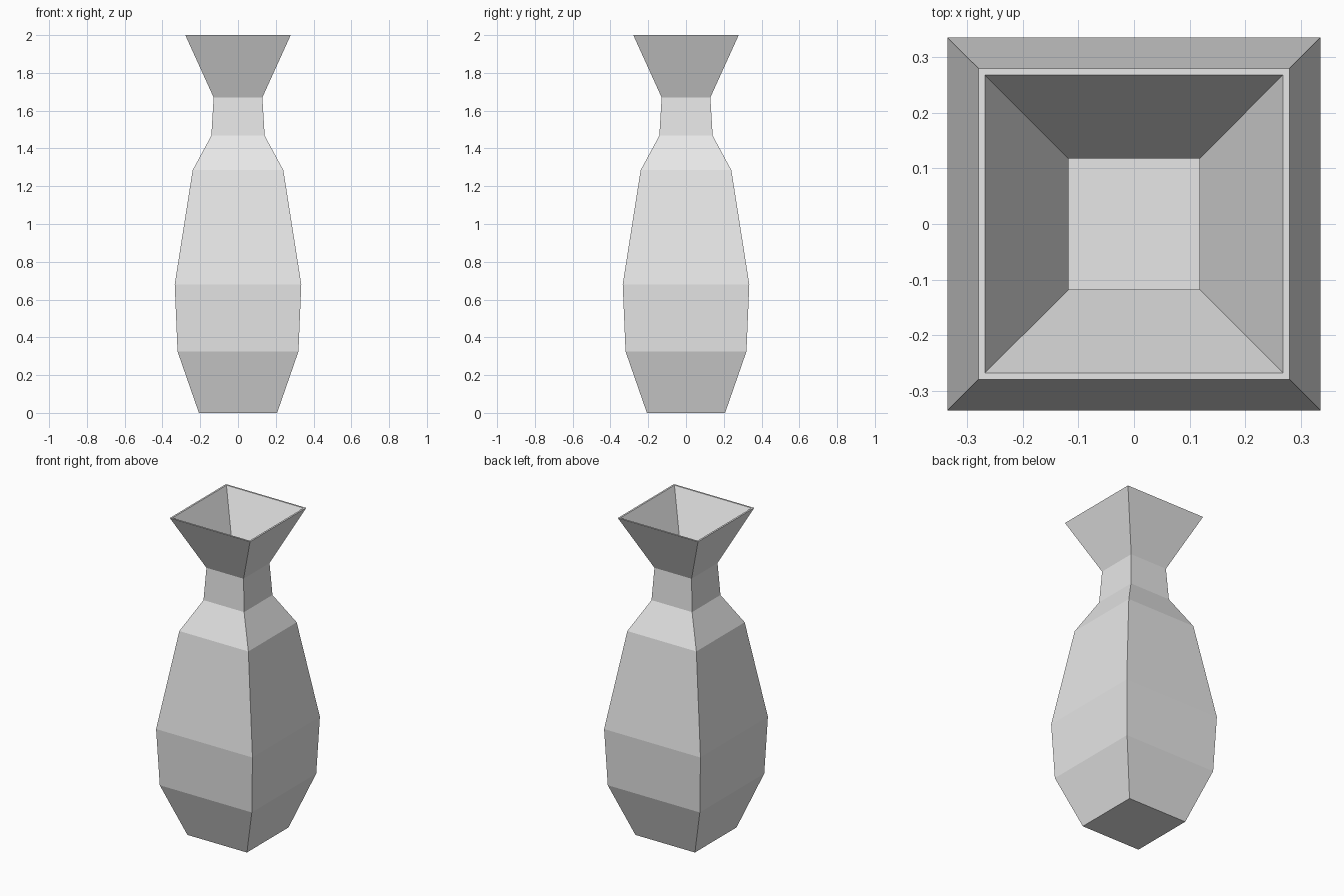
import bpy
import bmesh

if "Cube" in bpy.data.objects:
    bpy.data.objects.remove(bpy.data.objects["Cube"])

WALL = 0.011

# Outer profile: (half width, height), from base to rim
PROFILE = [(0.207, 0.0), (0.32, 0.325), (0.335, 0.68), (0.24, 1.285),
           (0.141, 1.468), (0.129, 1.67), (0.279, 2.0)]

grey = bpy.data.materials.new("pale_grey")
grey.diffuse_color = (0.8, 0.8, 0.8, 1.0)
grey.use_nodes = True
grey.node_tree.nodes["Principled BSDF"].inputs["Base Color"].default_value = grey.diffuse_color


def square_ring(bm, half, z):
    corners = [(-1, -1), (1, -1), (1, 1), (-1, 1)]
    return [bm.verts.new((half * x, half * y, z)) for x, y in corners]


# Square vase: up the outside, over the rim, down the inside
inner = [(half - WALL, z) for half, z in reversed(PROFILE)]
inner[-1] = (inner[-1][0], WALL)

bm = bmesh.new()
rings = [square_ring(bm, half, z) for half, z in PROFILE + inner]
for low, high in zip(rings, rings[1:]):
    for i in range(4):
        j = (i + 1) % 4
        bm.faces.new((low[i], low[j], high[j], high[i]))

# Underside and inner floor
bm.faces.new(list(reversed(rings[0])))
bm.faces.new(rings[-1])
bmesh.ops.recalc_face_normals(bm, faces=bm.faces[:])

mesh = bpy.data.meshes.new("vase")
bm.to_mesh(mesh)
bm.free()
mesh.materials.append(grey)
vase = bpy.data.objects.new("vase", mesh)
bpy.context.collection.objects.link(vase)
